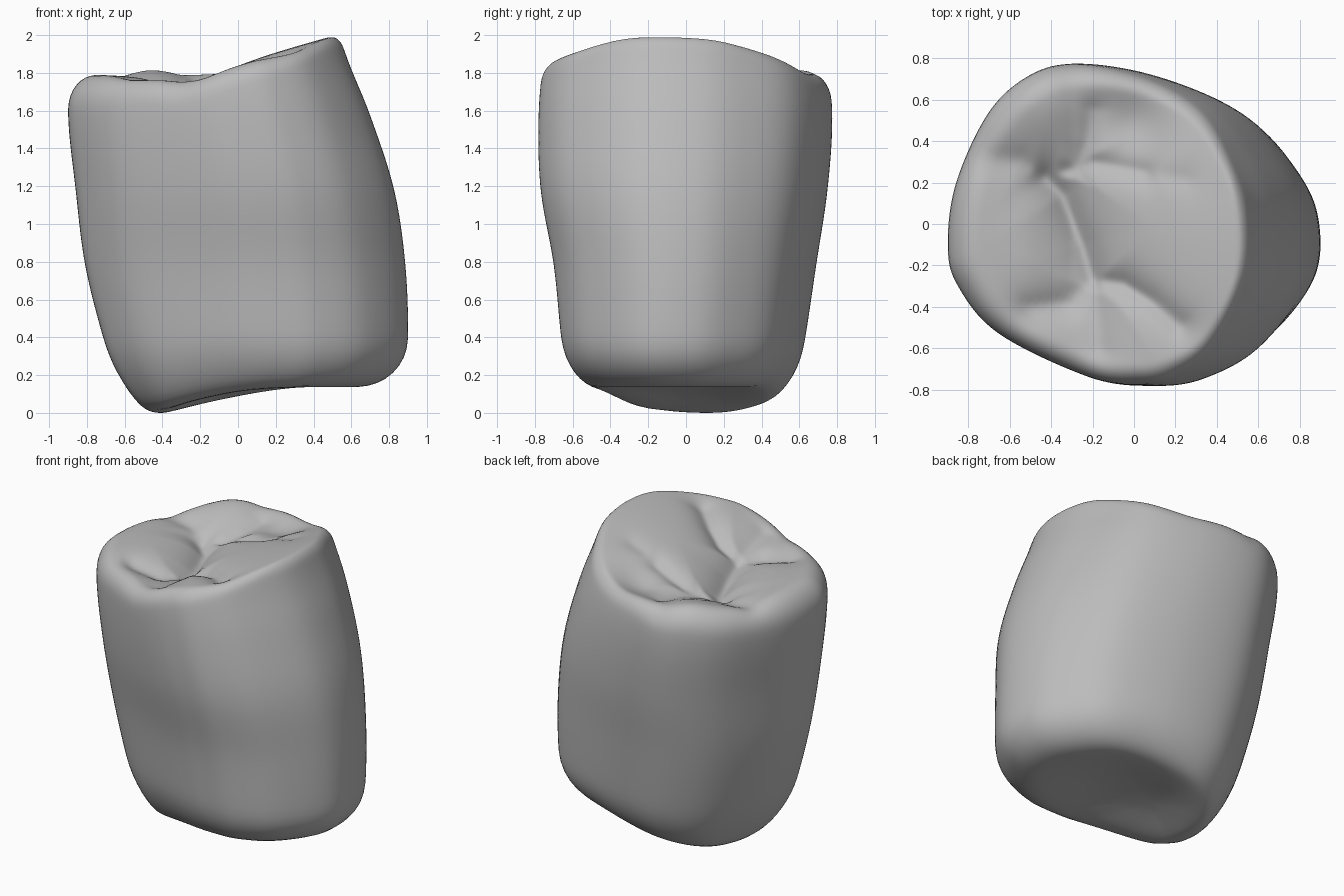
import bpy
import bmesh
import math
from mathutils import Vector, geometry

if "Cube" in bpy.data.objects:
    bpy.data.objects.remove(bpy.data.objects["Cube"], do_unlink=True)

SIDES = 160
CENTRE = Vector((-0.12, 0.0))

# Rounded cross-section, in units of half the width and depth
SECTION = [(-1, -.13), (-.95, .26), (-.75, .7), (-.5, .93), (-.22, 1), (.2, .93),
           (.61, .73), (.85, .42), (.98, .08), (.965, -.36), (.72, -.775), (.44, -.96),
           (.2, -1), (-.14, -.95), (-.69, -.68), (-.94, -.38)]

# Wall extents at evenly spaced heights from the base to the top
LEVEL_STEP = 0.4
X_MIN = [-.58, -.71, -.81, -.86, -.90, -.88]
X_MAX = [.89, .905, .89, .83, .70, .55]
Y_MIN = [-.61, -.66, -.70, -.77, -.78, -.75]
Y_MAX = [.56, .63, .69, .75, .775, .74]

# Grooves of the chewing surface: path, depth, width
GROOVES = [
    ([(-.43, .22), (-.35, .14), (-.25, -.1), (-.2, -.27)], .12, .07),
    ([(-.2, -.27), (-.05, -.29), (.08, -.37), (.22, -.49)], .09, .06),
    ([(-.2, -.27), (-.3, -.38), (-.5, -.41)], .08, .07),
    ([(-.2, -.27), (-.17, -.6)], .06, .09),
    ([(-.43, .22), (-.55, .3), (-.7, .31)], .06, .07),
    ([(-.43, .22), (-.2, .3), (.05, .25)], .07, .06),
    ([(.05, .25), (.25, .22)], .03, .06),
    ([(-.27, .28), (-.22, .4), (-.2, .55)], .07, .07),
]


def smoothstep(a, b, x):
    t = min(1, max(0, (x - a) / (b - a)))
    return t * t * (3 - 2 * t)


def spline(p0, p1, p2, p3, t):
    return p1 + 0.5 * t * (p2 - p0 + t * (2 * p0 - 5 * p1 + 4 * p2 - p3
                                          + t * (3 * (p1 - p2) + p3 - p0)))


def extent(values, z):
    f = min(max(z / LEVEL_STEP, 0), len(values) - 1.001)
    i = int(f)
    pick = [values[min(max(i + k, 0), len(values) - 1)] for k in (-1, 0, 1, 2)]
    return spline(*pick, f - i)


def section_point(k):
    f = k * len(SECTION) / SIDES
    i = int(f)
    pts = [Vector(SECTION[(i + j) % len(SECTION)]) for j in (-1, 0, 1, 2)]
    return spline(*pts, f - i)


def wall_point(uv, z):
    lo = Vector((extent(X_MIN, z), extent(Y_MIN, z)))
    hi = Vector((extent(X_MAX, z), extent(Y_MAX, z)))
    mid, half = (lo + hi) / 2, (hi - lo) / 2
    return Vector((mid.x + half.x * uv.x, mid.y + half.y * uv.y))


def path_distance(p, path):
    best = 9
    for a, b in zip(path, path[1:]):
        a, b = Vector(a), Vector(b)
        _, t = geometry.intersect_point_line(p, a, b)
        best = min(best, (p - a.lerp(b, min(1, max(0, t)))).length)
    return best


def bump(p, centre, width):
    return math.exp(-((p - Vector(centre)).length / width) ** 2)


def top_height(p):
    # High cusp on the left side, lower cusps on the right, cut by grooves
    z = 1.785 + 0.28 * max(0, min(p.x, .48) + .3) + .02 * smoothstep(-.3, -.55, p.x)
    dy = p.y + .15
    z -= smoothstep(-.2, .4, p.x) * (.1 if dy < 0 else .15) * dy * dy
    cut = max(depth * math.exp(-math.hypot(path_distance(p, path), .02) / width)
              for path, depth, width in GROOVES)
    basin = .05 * math.exp(-(path_distance(p, GROOVES[0][0]) / .25) ** 2)
    return z - cut - basin - .08 * bump(p, (0, .48), .17) + .04 * bump(p, (-.4, .6), .2)


def bottom_height(p):
    # Deepest towards the right side, rising and levelling out on the left
    rise = smoothstep(-.55, .4, p.x)
    dy = p.y - .06
    lean = (.4 if dy < 0 else .2) * dy * dy + .25 * max(0, -.4 - p.x)
    return .15 * rise + lean * (1 - rise)


def rounded_end(uv, z, r, height, side):
    # Quarter-round strip from the leaning wall onto a sloping end surface
    pts = []
    for i in range(9):
        a = math.pi / 2 * i / 8
        for _ in range(12):
            p = CENTRE.lerp(wall_point(uv, z), 1 - r * (1 - math.cos(a)))
            z = height(p) + side * r * (1 - math.sin(a))
        pts.append((*p, z))
    return pts


def column(uv):
    # One strip of points from the underside centre to the top centre
    pts = []
    low = rounded_end(uv, 0.3, 0.25, bottom_height, 1)
    top = rounded_end(uv, 1.8, 0.12 - 0.055 * uv.x, top_height, -1)
    for i in range(1, 15):
        t = i / 15
        p = CENTRE.lerp(Vector(low[-1][:2]), t)
        pts.append((*p, bottom_height(p) + .05 * (1 - t * t) ** 2))
    pts += reversed(low)
    z0, z1 = low[0][2], top[0][2]
    for i in range(1, 28):
        z = z0 + (z1 - z0) * i / 28
        pts.append((*wall_point(uv, z), z))
    pts += top
    for i in range(1, 50):
        p = Vector(top[-1][:2]).lerp(CENTRE, i / 50)
        pts.append((*p, top_height(p)))
    return pts


# Tooth crown surface
bm = bmesh.new()
columns = [[bm.verts.new(p) for p in column(section_point(k))] for k in range(SIDES)]
base = bm.verts.new((*CENTRE, bottom_height(CENTRE) + .05))
tip = bm.verts.new((*CENTRE, top_height(CENTRE)))
for k, a in enumerate(columns):
    b = columns[(k + 1) % SIDES]
    for i in range(len(a) - 1):
        bm.faces.new((a[i], a[i + 1], b[i + 1], b[i]))
    bm.faces.new((base, a[0], b[0]))
    bm.faces.new((tip, b[-1], a[-1]))
for _ in range(3):
    bmesh.ops.smooth_vert(bm, verts=bm.verts, factor=0.5,
                          use_axis_x=True, use_axis_y=True, use_axis_z=True)
bmesh.ops.recalc_face_normals(bm, faces=bm.faces)

# Stand on the ground
z_low = min(v.co.z for v in bm.verts)
bmesh.ops.translate(bm, verts=bm.verts, vec=(0, 0, -z_low))

mesh = bpy.data.meshes.new("tooth_crown")
bm.to_mesh(mesh)
bm.free()
crown = bpy.data.objects.new("tooth_crown", mesh)
bpy.context.collection.objects.link(crown)

grey = bpy.data.materials.new("plain grey")
grey.use_nodes = True
colour = (0.5, 0.5, 0.5, 1)
grey.diffuse_color = colour
grey.node_tree.nodes["Principled BSDF"].inputs["Base Color"].default_value = colour
mesh.materials.append(grey)

bpy.context.view_layer.objects.active = crown
crown.select_set(True)
bpy.ops.object.shade_smooth_by_angle(angle=math.radians(60))
